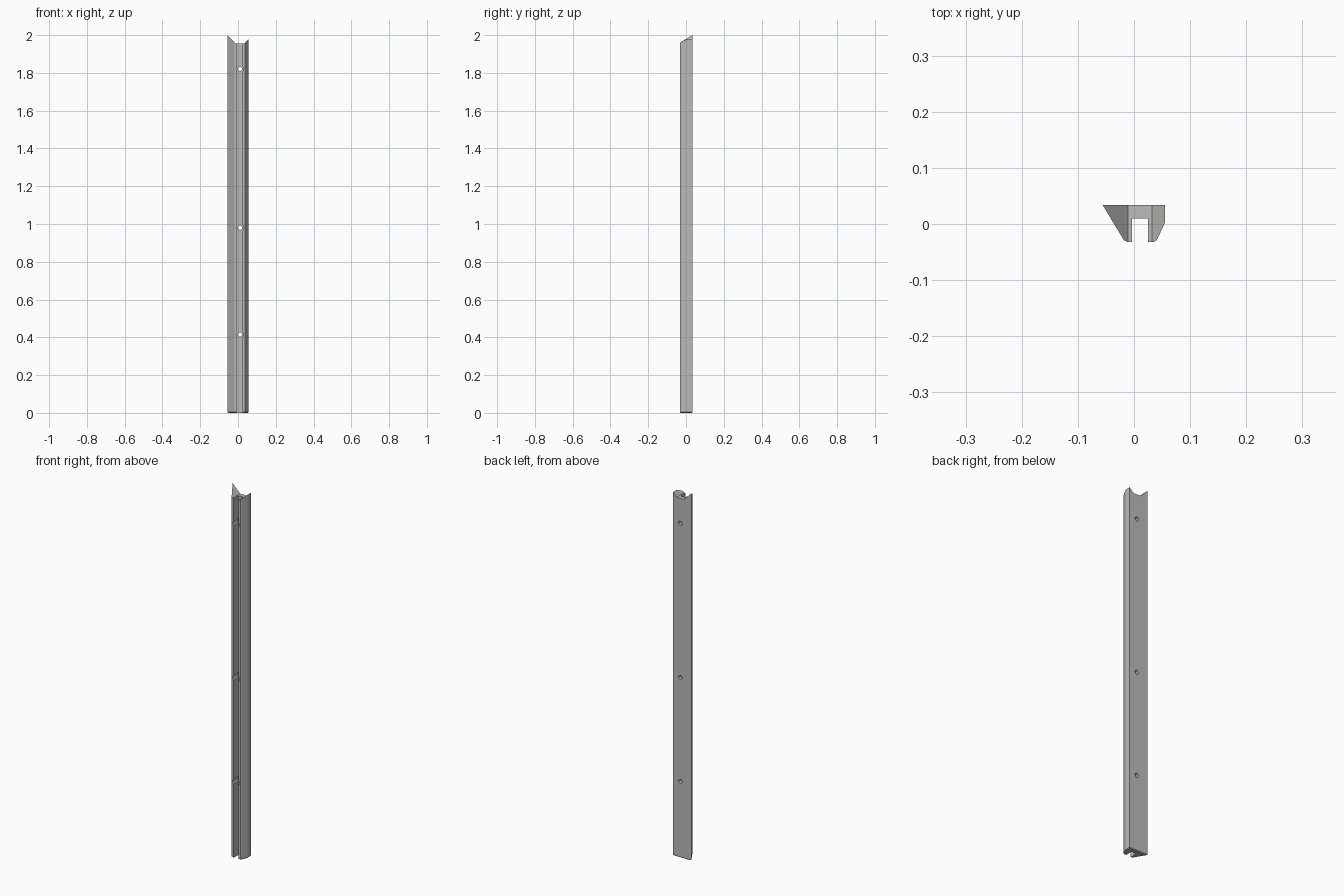
import bpy, bmesh, math
from mathutils import Matrix

if "Cube" in bpy.data.objects:
    bpy.data.objects.remove(bpy.data.objects["Cube"])

metal = bpy.data.materials.new("light grey")
metal.diffuse_color = (0.50, 0.50, 0.48, 1)
metal.use_nodes = True
metal.node_tree.nodes["Principled BSDF"].inputs["Base Color"].default_value = metal.diffuse_color


def prism(name, pts, start, vec):
    """Extrude a closed outline; start maps 2D points into 3D."""
    bm = bmesh.new()
    face = bm.faces.new([bm.verts.new(start(*p)) for p in pts])
    new = bmesh.ops.extrude_face_region(bm, geom=[face])["geom"]
    bmesh.ops.translate(bm, vec=vec, verts=[v for v in new if isinstance(v, bmesh.types.BMVert)])
    bmesh.ops.recalc_face_normals(bm, faces=bm.faces)
    me = bpy.data.meshes.new(name)
    bm.to_mesh(me)
    bm.free()
    ob = bpy.data.objects.new(name, me)
    bpy.context.collection.objects.link(ob)
    return ob


# Slotted rail, extruded upwards
outline = [(-0.056, 0.034), (-0.018, -0.029), (-0.012, -0.032), (-0.004, -0.032),
           (-0.004, 0.010), (0.025, 0.010), (0.025, -0.032), (0.036, -0.032),
           (0.041, -0.028), (0.055, 0.002), (0.055, 0.034)]
rail = prism("slotted_rail", outline, lambda x, y: (x, y, 0), (0, 0, 2))
rail.data.materials.append(metal)

# Small chamfer round the outside of the foot, leaving the slot sharp
bm = bmesh.new()
bm.from_mesh(rail.data)


def in_slot(v):
    return -0.005 < v.co.x < 0.026


foot = [e for e in bm.edges if all(v.co.z < 0.001 for v in e.verts)
        and not all(in_slot(v) for v in e.verts)]
bmesh.ops.bevel(bm, geom=foot, offset=0.004, segments=1, affect='EDGES', clamp_overlap=True)
bm.to_mesh(rail.data)
bm.free()


def cut(cutter):
    cutter.hide_render = True
    cutter.hide_set(True)
    mod = rail.modifiers.new(cutter.name, 'BOOLEAN')
    mod.operation = 'DIFFERENCE'
    mod.solver = 'EXACT'
    mod.object = cutter


# Shallow flat-bottomed V notch across the top end
notch = [(-0.076, 2.02), (-0.011, 1.955), (0.032, 1.955), (0.097, 2.02), (0.097, 2.1), (-0.076, 2.1)]
cut(prism("top_notch_cutter", notch, lambda x, z: (x, -0.1, z), (0, 0.2, 0)))


def ring(r, n=32):
    return [(r * math.cos(2 * math.pi * i / n), r * math.sin(2 * math.pi * i / n)) for i in range(n)]


# Screw holes through the web, with wider clearance cut into the slot walls
for i, z in enumerate((0.415, 0.98, 1.82)):
    for name, r, y0, y1 in (("head_clearance_cutter", 0.020, -0.06, 0.012),
                            ("screw_hole_cutter", 0.011, -0.06, 0.06)):
        cut(prism(f"{name}_{i}", ring(r),
                  lambda a, b, y0=y0, z=z: (0.0105 + a, y0, z + b), (0, y1 - y0, 0)))

# Smooth hole walls, sharp rail edges
bpy.ops.object.select_all(action='DESELECT')
rail.select_set(True)
bpy.context.view_layer.objects.active = rail
for mod in list(rail.modifiers):
    bpy.ops.object.modifier_apply(modifier=mod.name)
bpy.ops.object.shade_smooth_by_angle(angle=math.radians(20))
for ob in list(bpy.data.objects):
    if ob is not rail:
        bpy.data.objects.remove(ob)
